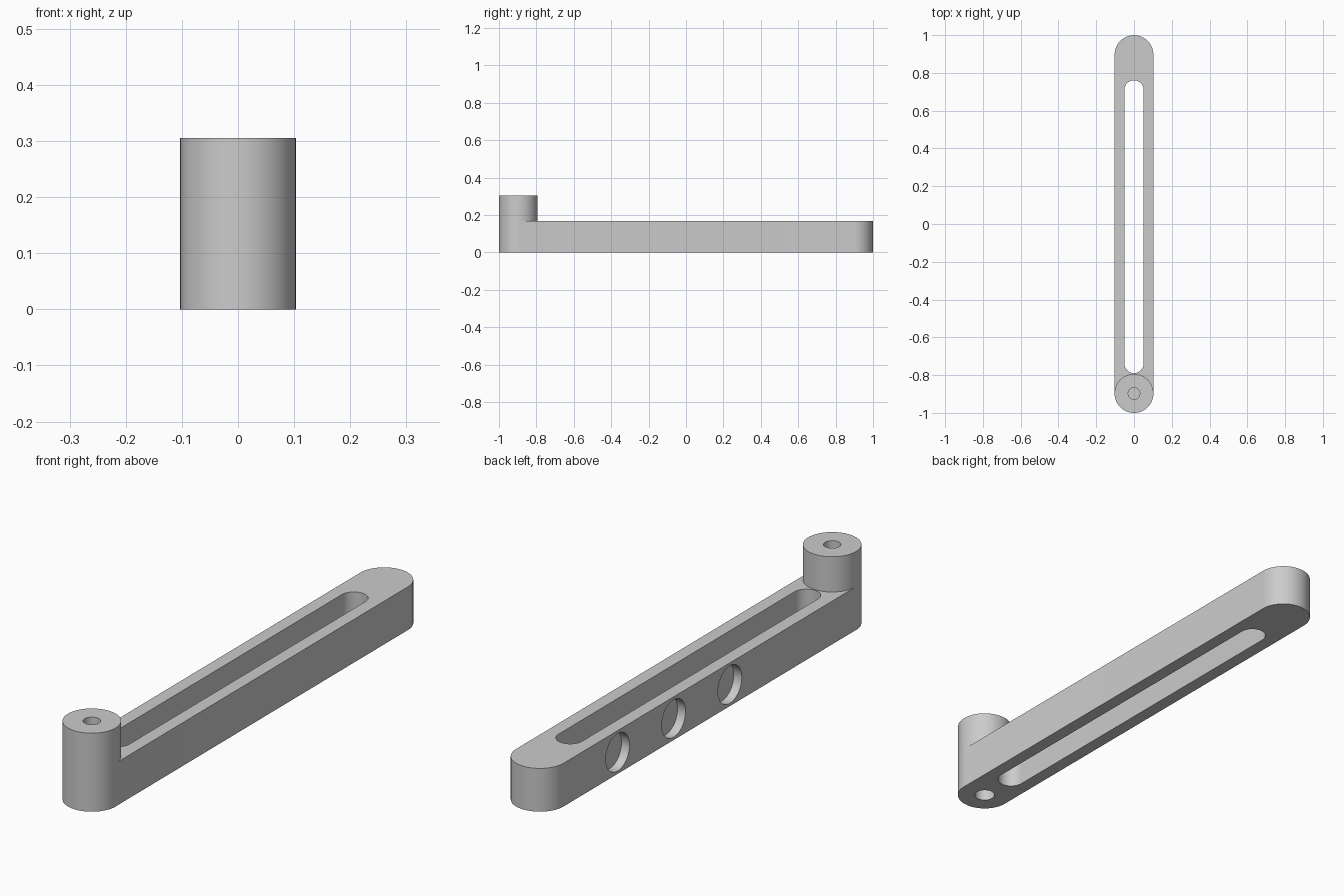
import bpy
import bmesh
from math import radians, pi, sin, cos
from mathutils import Matrix

cube = bpy.data.objects.get("Cube")
if cube:
    bpy.data.objects.remove(cube)

ARM_HEIGHT = 0.168
BOSS_HEIGHT = 0.305
BOSS_Y = -0.897
RADIUS = 0.103

grey = bpy.data.materials.new("light_grey")
grey.use_nodes = True
grey.diffuse_color = (0.6, 0.6, 0.6, 1)
grey.node_tree.nodes["Principled BSDF"].inputs["Base Color"].default_value = (0.6, 0.6, 0.6, 1)


def finish(name, bm):
    bmesh.ops.recalc_face_normals(bm, faces=bm.faces)
    mesh = bpy.data.meshes.new(name)
    bm.to_mesh(mesh)
    bm.free()
    mesh.materials.append(grey)
    obj = bpy.data.objects.new(name, mesh)
    bpy.context.collection.objects.link(obj)
    return obj


def stadium(name, radius, y_front, y_back, z0, z1, steps=32):
    """Upright slab with round ends, centred on the given end points."""
    bm = bmesh.new()
    verts = []
    for centre, start in ((y_back, 0), (y_front, pi)):
        for i in range(steps + 1):
            a = start + pi * i / steps
            verts.append(bm.verts.new((radius * cos(a), centre + radius * sin(a), z0)))
    face = bm.faces.new(verts)
    top = bmesh.ops.extrude_face_region(bm, geom=[face])["geom"]
    bmesh.ops.translate(bm, vec=(0, 0, z1 - z0),
                        verts=[g for g in top if isinstance(g, bmesh.types.BMVert)])
    return finish(name, bm)


def cylinder(name, radius, depth, location, axis="Z"):
    bm = bmesh.new()
    turn = Matrix.Rotation(radians(90), 4, "Y") if axis == "X" else Matrix()
    bmesh.ops.create_cone(bm, cap_ends=True, segments=64, radius1=radius, radius2=radius,
                          depth=depth, matrix=Matrix.Translation(location) @ turn)
    return finish(name, bm)


def combine(target, other, operation):
    mod = target.modifiers.new(operation.lower(), "BOOLEAN")
    mod.operation = operation
    mod.solver = "EXACT"
    mod.object = other
    bpy.context.view_layer.objects.active = target
    bpy.ops.object.modifier_apply(modifier=mod.name)
    bpy.data.objects.remove(other)


# Long arm with the raised round boss at its front end
arm = stadium("slotted_arm", RADIUS - 0.0005, BOSS_Y, 1 - RADIUS, 0, ARM_HEIGHT)
boss = cylinder("boss", RADIUS, BOSS_HEIGHT, (0, BOSS_Y, BOSS_HEIGHT / 2))
combine(arm, boss, "UNION")

# Long slot through the arm
combine(arm, stadium("slot_cutter", 0.051, -0.738, 0.71, -0.1, ARM_HEIGHT + 0.005), "DIFFERENCE")

# Blind bores in the top and the underside of the boss
combine(arm, cylinder("top_bore_cutter", 0.031, 0.2, (0, BOSS_Y, BOSS_HEIGHT)), "DIFFERENCE")
combine(arm, cylinder("bottom_bore_cutter", 0.038, 0.2, (0, BOSS_Y, 0)), "DIFFERENCE")

# Three shallow round pockets in the right side
for y in (0.566, 0.222, -0.123):
    pocket = cylinder("pocket_cutter", 0.073, 0.07, (-RADIUS, y, ARM_HEIGHT / 2), "X")
    combine(arm, pocket, "DIFFERENCE")

# Smooth the round walls, keep the edges crisp
bpy.ops.object.select_all(action="DESELECT")
arm.select_set(True)
bpy.context.view_layer.objects.active = arm
bpy.ops.object.shade_smooth_by_angle(angle=radians(30))
